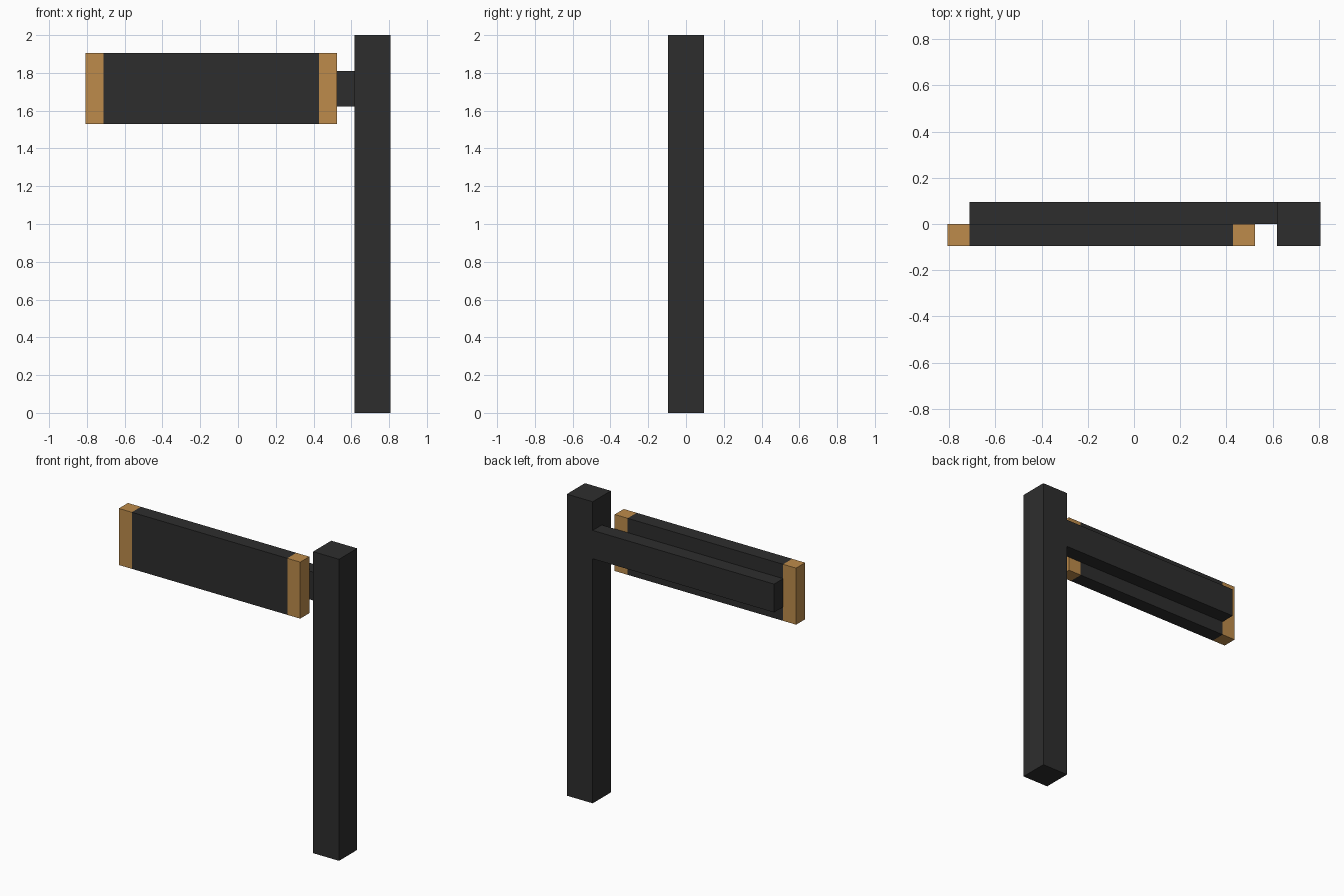
import bpy

cube = bpy.data.objects.get("Cube")
if cube:
    bpy.data.objects.remove(cube, do_unlink=True)


def material(name, rgb):
    mat = bpy.data.materials.new(name)
    mat.use_nodes = True
    mat.diffuse_color = (*rgb, 1)
    mat.node_tree.nodes["Principled BSDF"].inputs["Base Color"].default_value = (*rgb, 1)
    return mat


def box(name, x, y, z, mat):
    """Box spanning the (min, max) range given on each axis."""
    bpy.ops.mesh.primitive_cube_add(size=1)
    ob = bpy.context.object
    ob.name = name
    for v in ob.data.vertices:
        v.co = [lo if c < 0 else hi for c, (lo, hi) in zip(v.co, (x, y, z))]
    ob.data.materials.append(mat)
    return ob


charcoal = material("charcoal", (0.027, 0.027, 0.027))
tan = material("tan", (0.51, 0.26, 0.07))

FRONT, MID, BACK = -0.095, 0.0, 0.095
BOARD_Z = (1.53, 1.905)

# Upright post and the arm reaching out from its rear half
box("post", (0.618, 0.808), (FRONT, BACK), (0, 2), charcoal)
box("arm", (-0.713, 0.618), (MID, BACK), (1.622, 1.81), charcoal)

# Hanging board with a tan cap at each end
box("board", (-0.713, 0.428), (FRONT, MID), BOARD_Z, charcoal)
for name, x in (("right_cap", (-0.808, -0.713)), ("left_cap", (0.428, 0.523))):
    box(name, x, (FRONT, MID), BOARD_Z, tan)
